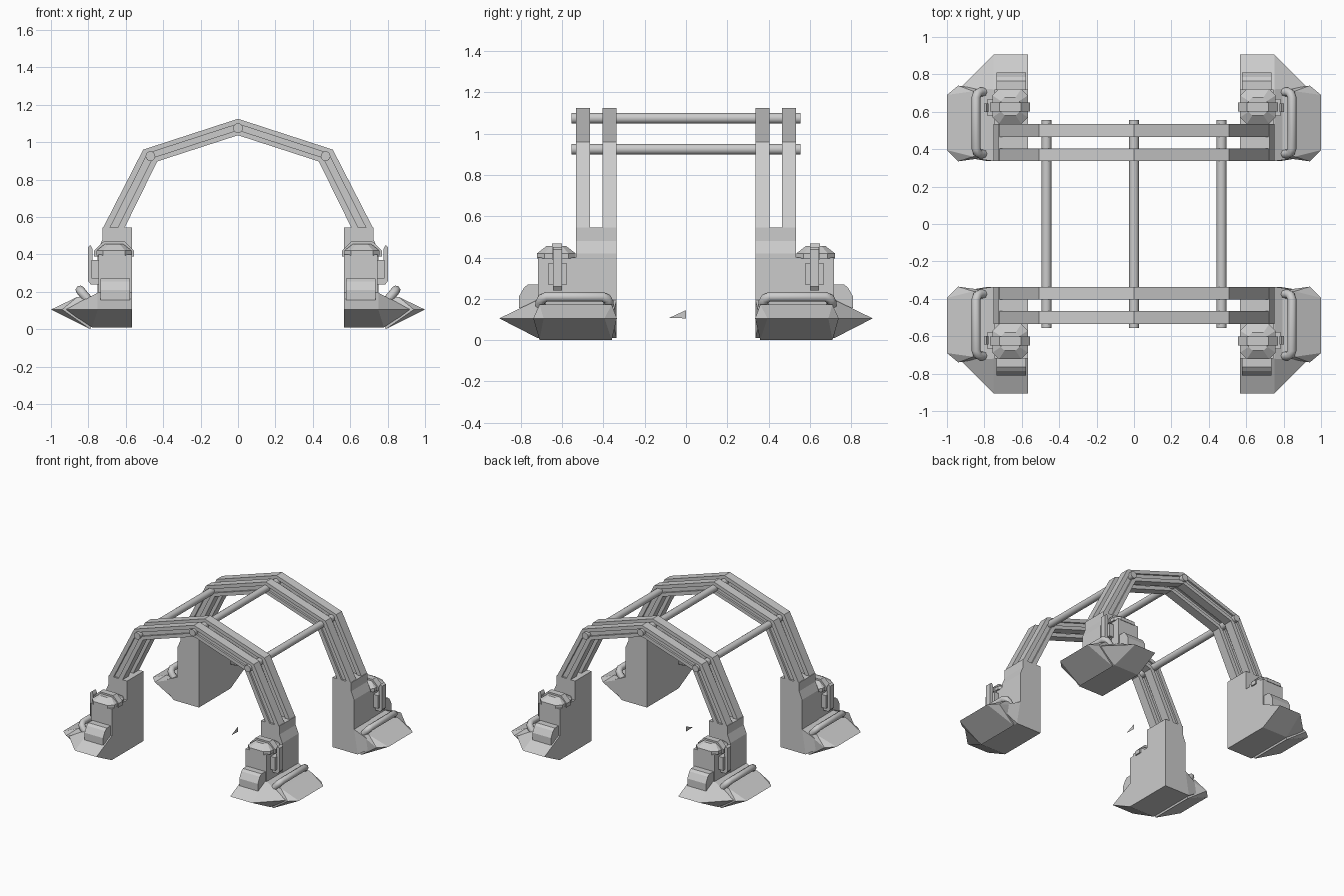
import bpy, bmesh, math
from mathutils import Vector

if "Cube" in bpy.data.objects:
    bpy.data.objects.remove(bpy.data.objects["Cube"])


def finish(name, bm, mirror=""):
    bmesh.ops.recalc_face_normals(bm, faces=bm.faces)
    me = bpy.data.meshes.new(name)
    bm.to_mesh(me)
    bm.free()
    ob = bpy.data.objects.new(name, me)
    bpy.context.collection.objects.link(ob)
    if mirror:
        mod = ob.modifiers.new("mirror", 'MIRROR')
        mod.use_axis = ("x" in mirror, "y" in mirror, False)
        mod.use_mirror_merge = False
    return ob


def hull(name, pts):
    bm = bmesh.new()
    for p in pts:
        bm.verts.new(p)
    bmesh.ops.convex_hull(bm, input=bm.verts)
    return finish(name, bm, "xy")


def box(name, x, y, z):
    return hull(name, [(a, b, c) for a in x for b in y for c in z])


def prism(bm, pts, depth):
    """Extrude a closed planar loop along a vector."""
    f = bm.faces.new([bm.verts.new(p) for p in pts])
    ext = bmesh.ops.extrude_face_region(bm, geom=[f])["geom"]
    bmesh.ops.translate(bm, vec=depth,
                        verts=[v for v in ext if isinstance(v, bmesh.types.BMVert)])


# Arched I-beam ribs: two flanges and a recessed web
outer = [(-.72, .545), (-.507, .96), (0, 1.125), (.507, .96), (.72, .545)]
inner = [(-.605, .545), (-.432, .897), (0, 1.037), (.432, .897), (.605, .545)]


def band(bm, t0, t1, y0, y1):
    def line(t):
        return [(a[0] + (b[0] - a[0]) * t, y0, a[1] + (b[1] - a[1]) * t)
                for a, b in zip(outer, inner)]
    prism(bm, line(t0) + line(t1)[::-1], (0, y1 - y0, 0))


for label, y in (("inner_rib", .336), ("outer_rib", .466)):
    bm = bmesh.new()
    band(bm, 0, .32, y, y + .068)
    band(bm, .68, 1, y, y + .068)
    band(bm, .32, .68, y + .014, y + .054)
    finish(label, bm, "y")

# Cross rods joining the ribs
for label, x, z in (("ridge_rod", 0, 1.075), ("left_rod", -.468, .925), ("right_rod", .468, .925)):
    bm = bmesh.new()
    r = .026
    ring = [(x + r * math.cos(i * math.pi / 8), -.555, z + r * math.sin(i * math.pi / 8))
            for i in range(16)]
    prism(bm, ring, (0, 1.11, 0))
    ob = finish(label, bm)
    bpy.context.view_layer.objects.active = ob
    ob.select_set(True)
    bpy.ops.object.shade_smooth_by_angle()
    ob.select_set(False)

# Leg columns with a slightly tapered outer face
bm = bmesh.new()
prism(bm, [(.567, .336, .01), (.75, .336, .01), (.75, .336, .42),
           (.725, .336, .48), (.725, .336, .545), (.567, .336, .545)], (0, .198, 0))
finish("leg_column", bm, "xy")

# Ankle blocks and chamfered caps
box("ankle_block", (.567, .745), (.53, .718), (.1, .40))
cap = []
for z, g, c in ((.395, 0, .035), (.42, 0, .035), (.455, .045, .02)):
    x0, x1, y0, y1 = .568 + g, .757 - g, .535 + g, .722 - g
    for x, s in ((x0, 1), (x1, -1)):
        cap += [(x + s * c, y0, z), (x, y0 + c, z), (x + s * c, y1, z), (x, y1 - c, z)]
hull("ankle_cap", cap)

# Strap over the cap, side plate and upright bar
bm = bmesh.new()
prism(bm, [(.557, .602, .39), (.557, .602, .42), (.605, .602, .468), (.72, .602, .468),
           (.77, .602, .42), (.77, .602, .39)], (0, .048, 0))
finish("cap_strap", bm, "xy")
box("side_plate", (.73, .782), (.577, .668), (.27, .37))
bm = bmesh.new()
prism(bm, [(.778, .6, .27), (.778, .6, .43), (.788, .6, .45), (.803, .6, .438),
           (.803, .6, .26), (.788, .6, .24), (.74, .6, .24), (.74, .6, .27)], (0, .045, 0))
finish("side_bar", bm, "xy")

# Bent toe bumpers
bm = bmesh.new()
prism(bm, [(.578, .70, .155), (.578, .70, .27), (.578, .765, .27), (.578, .785, .255),
           (.578, .81, .21), (.578, .81, .155)], (.157, 0, 0))
finish("toe_bumper", bm, "xy")

# Wedge foot with chamfered corner
hull("foot", [(.567, .905, .105), (.75, .905, .105), (.925, .73, .105), (.925, .36, .105),
              (.567, .336, .01), (.78, .336, .01), (.567, .72, .01), (.78, .72, .01),
              (.567, .336, .195), (.75, .336, .195), (.567, .72, .195), (.75, .72, .195)])

# Outrigger pad on the outer side of each foot
hull("side_pad", [(1, .395, .105), (1, .69, .105), (.94, .335, .105), (.94, .74, .105),
                  (.86, .36, .172), (.86, .71, .172), (.76, .36, .172), (.76, .71, .172),
                  (.79, .36, 0), (.79, .71, 0), (.76, .38, .1), (.76, .70, .1)])

# Bent grab tube leaning over the pad
cu = bpy.data.curves.new("tube_path", 'CURVE')
cu.dimensions = '3D'
cu.bevel_depth = .024
cu.bevel_resolution = 2
cu.use_fill_caps = True
path = [(.79, .375, .145), (.825, .375, .185), (.837, .382, .2), (.845, .405, .21),
        (.845, .675, .21), (.837, .698, .2), (.825, .705, .185), (.79, .705, .145)]
sp = cu.splines.new('POLY')
sp.points.add(len(path) - 1)
for p, co in zip(sp.points, path):
    p.co = (*co, 1)
tmp = bpy.data.objects.new("tube_path", cu)
bpy.context.collection.objects.link(tmp)
bpy.context.view_layer.update()
me = bpy.data.meshes.new_from_object(tmp.evaluated_get(bpy.context.evaluated_depsgraph_get()))
bm = bmesh.new()
bm.from_mesh(me)
bpy.data.objects.remove(tmp)
bpy.data.meshes.remove(me)
finish("grab_tube", bm, "xy")

# Tiny sliver plate at the centre
bm = bmesh.new()
bm.faces.new([bm.verts.new(p) for p in ((0, -.08, .108), (0, 0, .105), (0, 0, .145))])
finish("centre_sliver", bm)
